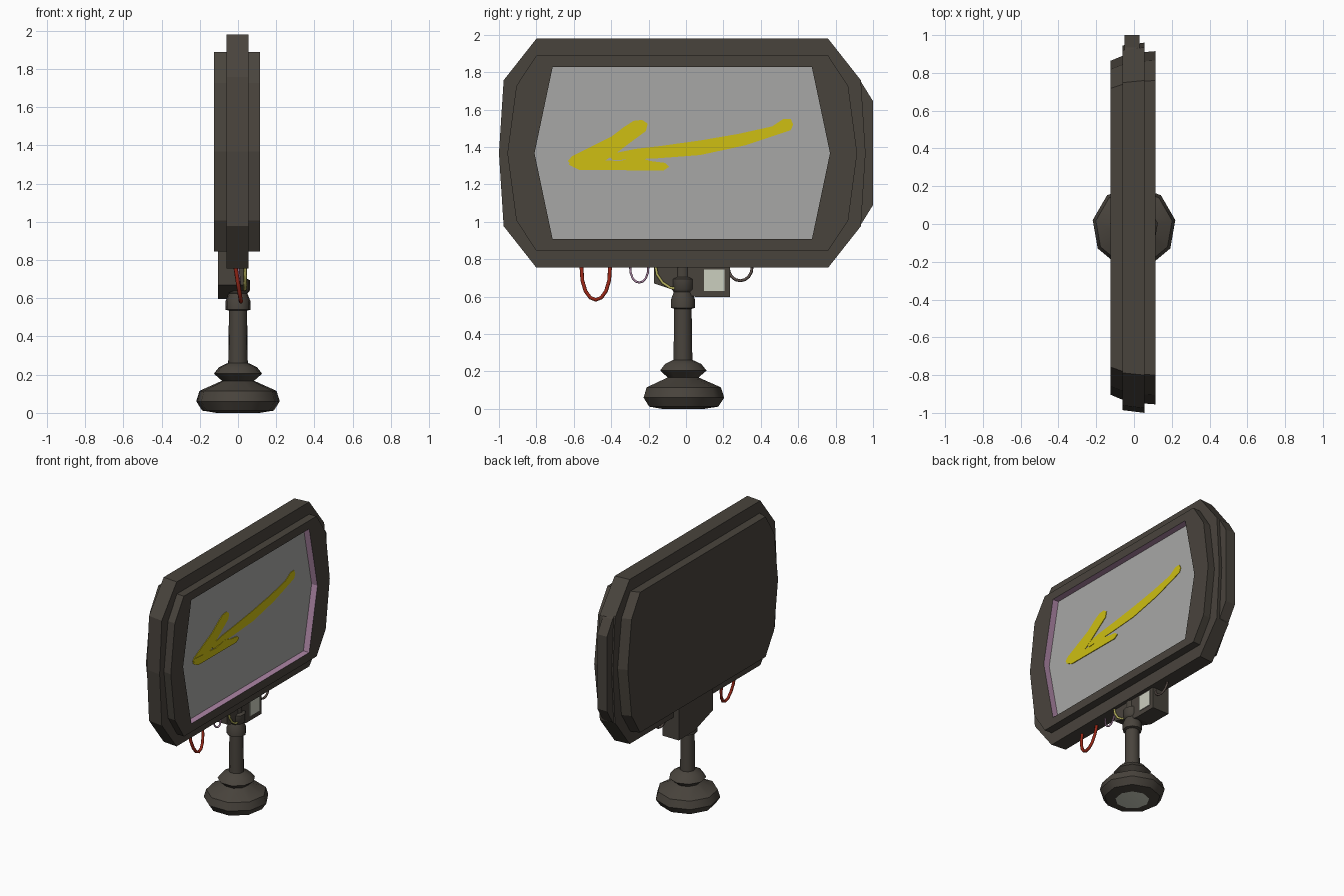
import bpy, bmesh, math

if "Cube" in bpy.data.objects:
    bpy.data.objects.remove(bpy.data.objects["Cube"])

CY, CZ = -0.02, 1.367      # centre of the panel


def mat(name, r, g, b):
    m = bpy.data.materials.new(name)
    m.diffuse_color = (r, g, b, 1)
    m.use_nodes = True
    m.node_tree.nodes["Principled BSDF"].inputs["Base Color"].default_value = m.diffuse_color
    return m


DARK = mat("dark_brown_grey", 0.066, 0.057, 0.046)
GREY = mat("screen_grey", 0.39, 0.39, 0.38)
PINK = mat("mauve", 0.42, 0.24, 0.38)
YELLOW = mat("paint_yellow", 0.62, 0.52, 0.006)
PALE = mat("pale_grey", 0.60, 0.62, 0.52)
RED = mat("wire_red", 0.32, 0.02, 0.008)
STRAW = mat("wire_straw", 0.50, 0.47, 0.12)
BROWN = mat("wire_brown", 0.10, 0.075, 0.065)


def finish(name, bm, mats):
    bmesh.ops.recalc_face_normals(bm, faces=bm.faces)
    me = bpy.data.meshes.new(name)
    bm.to_mesh(me)
    bm.free()
    for m in mats:
        me.materials.append(m)
    ob = bpy.data.objects.new(name, me)
    bpy.context.collection.objects.link(ob)
    return ob


def loft(name, rings, mats, seg_mats=None, cap_mats=(0, 0)):
    """Join rings of equal point count, cap both ends."""
    bm = bmesh.new()
    rv = [[bm.verts.new(p) for p in r] for r in rings]
    n = len(rv[0])
    for k in range(len(rv) - 1):
        for i in range(n):
            j = (i + 1) % n
            f = bm.faces.new((rv[k][i], rv[k][j], rv[k + 1][j], rv[k + 1][i]))
            f.material_index = seg_mats[k] if seg_mats else 0
    for r, m in ((rv[0], cap_mats[0]), (rv[-1], cap_mats[1])):
        bm.faces.new(r).material_index = m
    return finish(name, bm, mats)


def outline(x, a, b, c, d, e, s=1.0):
    """Ten-sided panel outline at depth x; s squeezes the width."""
    q = [(a, d), (b, e), (c, 0), (b, -e), (a, -d)]
    pts = q + [(-y, z) for y, z in reversed(q)]
    return [(x, CY + y * s, CZ + z) for y, z in pts]


def prism(name, pts, x0, x1, m):
    return loft(name, [[(x, y, z) for y, z in pts] for x in (x0, x1)], [m])


# Panel: middle slab, back cover, front bezel with recessed screen
mid = (0.78, 0.955, 0.98, 0.612, 0.39)
rim = (0.78, 0.887, 0.935, 0.522, 0.36)
hole = (0.693, 0.727, 0.79, 0.46, 0.30)
loft("panel_body", [outline(-0.06, *mid, 0.985), outline(0.055, *mid)], [DARK])
loft("back_cover", [outline(-0.125, *rim, 0.945), outline(-0.058, *rim, 0.975)], [DARK])
loft("bezel_and_screen",
     [outline(0.0555, *rim, 0.995), outline(0.115, *rim), outline(0.115, *hole), outline(0.067, *hole)],
     [DARK, PINK, GREY], seg_mats=(0, 0, 1), cap_mats=(0, 2))

# Side grip on the +y edge
grip = [(0.90, 1.78), (0.935, 1.75), (1.0, 1.645), (1.0, 1.09), (0.935, 0.985), (0.90, 0.96)]
prism("side_grip", grip, -0.05, 0.03, DARK)

# Painted arrow: three brush strokes as thin plates
strokes = {
    "arrow_shaft": [(0.573, 1.52), (0.56, 1.55), (0.52, 1.55), (0.46, 1.51), (0.28, 1.47), (0.075, 1.435),
                    (-0.14, 1.405), (-0.27, 1.39), (-0.42, 1.36), (-0.39, 1.33), (-0.15, 1.34),
                    (0.075, 1.357), (0.32, 1.41), (0.53, 1.48), (0.56, 1.49)],
    "arrow_upper_barb": [(-0.205, 1.525), (-0.235, 1.545), (-0.28, 1.54), (-0.33, 1.508), (-0.40, 1.455),
                         (-0.61, 1.35), (-0.632, 1.325), (-0.60, 1.29), (-0.46, 1.31), (-0.39, 1.355),
                         (-0.29, 1.43), (-0.215, 1.485)],
    "arrow_lower_barb": [(-0.62, 1.34), (-0.625, 1.305), (-0.57, 1.277), (-0.12, 1.275), (-0.09, 1.295),
                         (-0.11, 1.315), (-0.19, 1.325), (-0.25, 1.345), (-0.36, 1.325)],
}
for i, (name, pts) in enumerate(strokes.items()):
    prism(name, pts, 0.0668, 0.0705 + 0.001 * i, YELLOW)

# Stand: nine-sided turned profile (radius, height)
profile = [(0.115, 0.0), (0.19, 0.012), (0.222, 0.06), (0.205, 0.115), (0.085, 0.168), (0.128, 0.205),
           (0.10, 0.24), (0.052, 0.262), (0.048, 0.535), (0.066, 0.54), (0.066, 0.585), (0.05, 0.625),
           (0.063, 0.64), (0.063, 0.695), (0.042, 0.705), (0.042, 0.80)]
rings = []
for r, z in profile:
    angs = [math.pi / 2 + math.tau * i / 9 for i in range(9)]
    rings.append([(r * math.cos(t), -0.018 + r * math.sin(t), z) for t in angs])
stand = loft("stand", rings, [DARK, PALE], cap_mats=(1, 0))
bpy.context.view_layer.objects.active = stand
stand.select_set(True)
bpy.ops.object.shade_smooth_by_angle(angle=math.radians(42))

# Junction box behind the pole with its pale plate
prism("junction_box", [(-0.17, 0.86), (-0.17, 0.67), (0.055, 0.597), (0.235, 0.597), (0.235, 0.86)],
      -0.105, 0.03, DARK)
prism("box_plate", [(0.095, 0.745), (0.095, 0.63), (0.205, 0.63), (0.205, 0.745)], 0.029, 0.036, PALE)


# Loose wires hanging below the panel
def wire(name, pts, r, m):
    cu = bpy.data.curves.new(name, 'CURVE')
    cu.dimensions = '3D'
    cu.bevel_depth = r
    cu.bevel_resolution = 1
    sp = cu.splines.new('POLY')
    sp.points.add(len(pts) - 1)
    for p, co in zip(sp.points, pts):
        p.co = (*co, 1)
    cu.materials.append(m)
    bpy.context.collection.objects.link(bpy.data.objects.new(name, cu))


def loop(y0, y1, low, x_top, x_low):
    pts = []
    for i in range(9):
        t = math.pi * i / 8
        s = math.sin(t) ** 0.8 if 0 < i < 8 else 0
        pts.append((x_top + (x_low - x_top) * s, (y0 + y1) / 2 - (y1 - y0) / 2 * math.cos(t),
                    0.775 - (0.775 - low) * s))
    return pts


wire("red_wire", loop(-0.56, -0.405, 0.583, -0.015, 0.015), 0.011, RED)
wire("mauve_wire", loop(-0.30, -0.20, 0.675, 0.0, 0.01), 0.006, PINK)
wire("brown_wire", loop(0.225, 0.355, 0.685, 0.0, 0.01), 0.008, BROWN)
wire("straw_wire", [(0.038, -0.165, 0.775), (0.038, -0.155, 0.72), (0.038, -0.125, 0.675),
                    (0.038, -0.085, 0.648), (0.03, -0.04, 0.64)], 0.008, STRAW)
